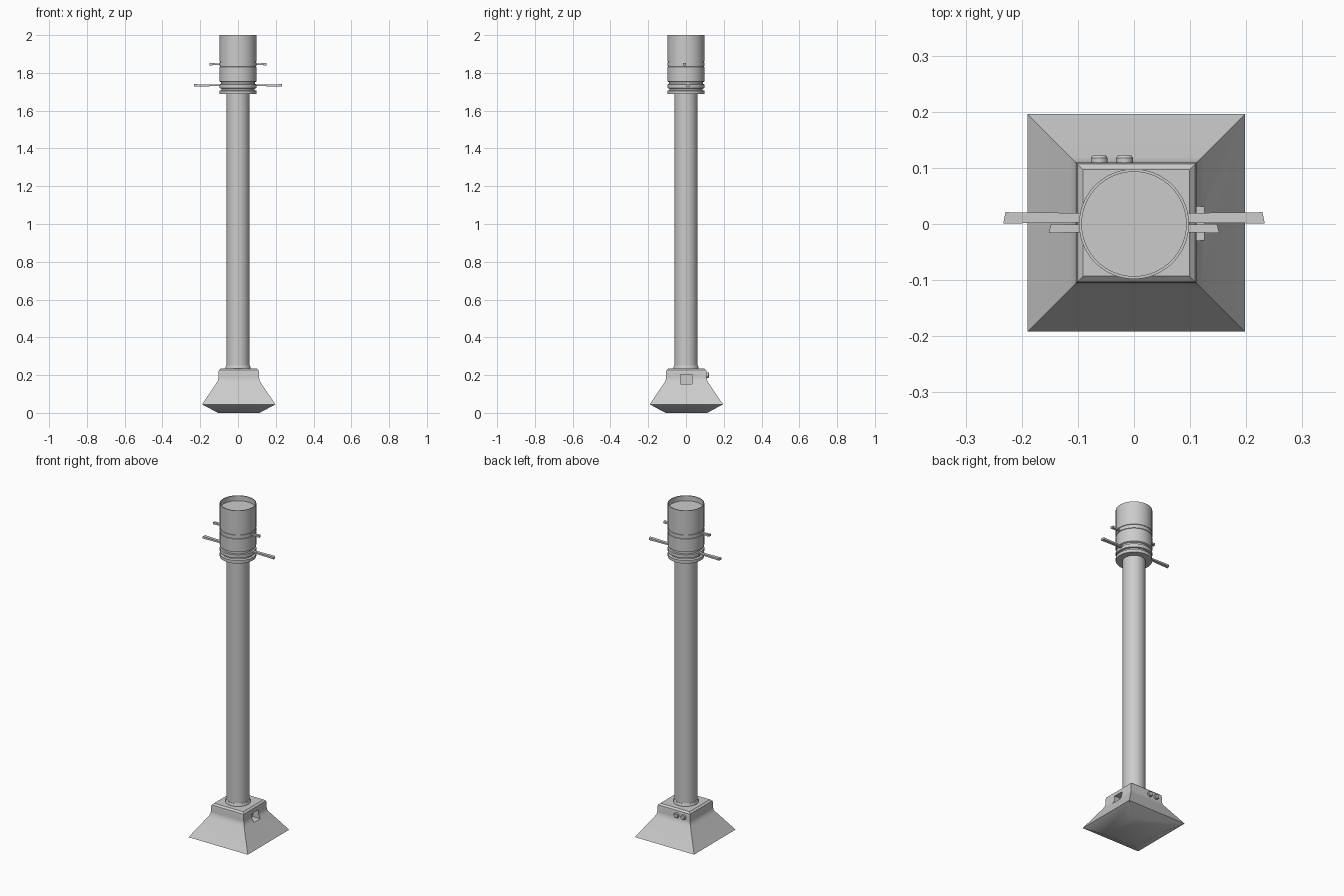
import bpy, bmesh, math
from mathutils import Matrix

if "Cube" in bpy.data.objects:
    bpy.data.objects.remove(bpy.data.objects["Cube"])

grey = bpy.data.materials.new("metal grey")
grey.diffuse_color = (0.6, 0.6, 0.6, 1)
grey.use_nodes = True
grey.node_tree.nodes["Principled BSDF"].inputs["Base Color"].default_value = grey.diffuse_color


def finish(bm, name, angle=30):
    bmesh.ops.recalc_face_normals(bm, faces=bm.faces)
    me = bpy.data.meshes.new(name)
    bm.to_mesh(me)
    bm.free()
    me.materials.append(grey)
    ob = bpy.data.objects.new(name, me)
    bpy.context.collection.objects.link(ob)
    bpy.ops.object.select_all(action='DESELECT')
    ob.select_set(True)
    bpy.context.view_layer.objects.active = ob
    if angle:
        bpy.ops.object.shade_smooth_by_angle(angle=math.radians(angle))
    return ob


def stack(name, profile, n, cx=0, cy=0, square=False, angle=30):
    """Closed stack of n-sided rings from (radius, z) pairs."""
    bm = bmesh.new()
    rings = []
    for r, z in profile:
        k = r * math.sqrt(2) if square else r
        a0 = math.pi / 4 if square else 0
        rings.append([bm.verts.new((cx + k * math.cos(a0 + 2 * math.pi * i / n),
                                    cy + k * math.sin(a0 + 2 * math.pi * i / n), z)) for i in range(n)])
    for a, b in zip(rings, rings[1:]):
        for i in range(n):
            j = (i + 1) % n
            bm.faces.new((a[i], a[j], b[j], b[i]))
    bm.faces.new(rings[0])
    bm.faces.new(rings[-1])
    return finish(bm, name, angle)


def box(name, lo, hi):
    bm = bmesh.new()
    bmesh.ops.create_cube(bm, size=1)
    for v in bm.verts:
        v.co = [lo[i] + (v.co[i] + 0.5) * (hi[i] - lo[i]) for i in range(3)]
    return finish(bm, name, 0)


# Square weighted base
base = stack("base", [(0.11, 0), (0.194, 0.045), (0.118, 0.158), (0.11, 0.172), (0.1075, 0.187),
                      (0.1075, 0.213), (0.105, 0.226), (0.095, 0.235)], 4, 0.004, 0.002, True)

# Cable recess in the right side of the base
cutter = box("recess_cutter", (0.075, -0.029, 0.153), (0.25, 0.031, 0.203))
cutter.hide_render = True
cutter.hide_viewport = True
mod = base.modifiers.new("recess", 'BOOLEAN')
mod.operation = 'DIFFERENCE'
mod.solver = 'EXACT'
mod.object = cutter

# Two round buttons on the back of the base
for i, x in enumerate((-0.062, -0.017)):
    b = stack("button_%d" % (i + 1), [(0.015, 0), (0.015, 0.016), (0.012, 0.02)], 20)
    b.data.transform(Matrix.Translation((x, 0.102, 0.2)) @ Matrix.Rotation(-math.pi / 2, 4, 'X'))

# Pole with a foot collar
stack("pole_collar", [(0.067, 0.23), (0.067, 0.243), (0.063, 0.25)], 48)
stack("pole", [(0.061, 0.23), (0.061, 1.7)], 48)

# Head: rim, adjusting rings, body with two fine grooves, recessed top
R = 0.098
stack("head", [(0.055, 1.687), (R, 1.687), (R, 1.705), (0.088, 1.709), (0.088, 1.717), (R, 1.719),
               (R, 1.739), (0.09, 1.741), (0.09, 1.751), (R, 1.755),
               (R, 1.832), (R - .003, 1.833), (R - .003, 1.836), (R, 1.837),
               (R, 1.855), (R - .003, 1.856), (R - .003, 1.859), (R, 1.86),
               (R, 2.0), (0.093, 2.0), (0.093, 1.97)], 64)

# Two pairs of lever handles, tapered towards the head
for side, s in (("left", -1), ("right", 1)):
    for name, reach, y, w, z, t in (("lower_handle", 0.233, 0.011, 0.01, 1.734, 0.006),
                                    ("upper_handle", 0.152, -0.008, 0.008, 1.846, 0.006)):
        h = box(side + "_" + name, (0.08, y - w, z - t), (reach, y + w, z + t))
        for v in h.data.vertices:
            if v.co.x < 0.1:
                v.co.z = z + (v.co.z - z) * 0.6
                v.co.y = y + (v.co.y - y) * 0.85
            elif v.co.y > y:
                v.co.x -= 0.004
            v.co.x *= s
        if s < 0:
            h.data.flip_normals()
